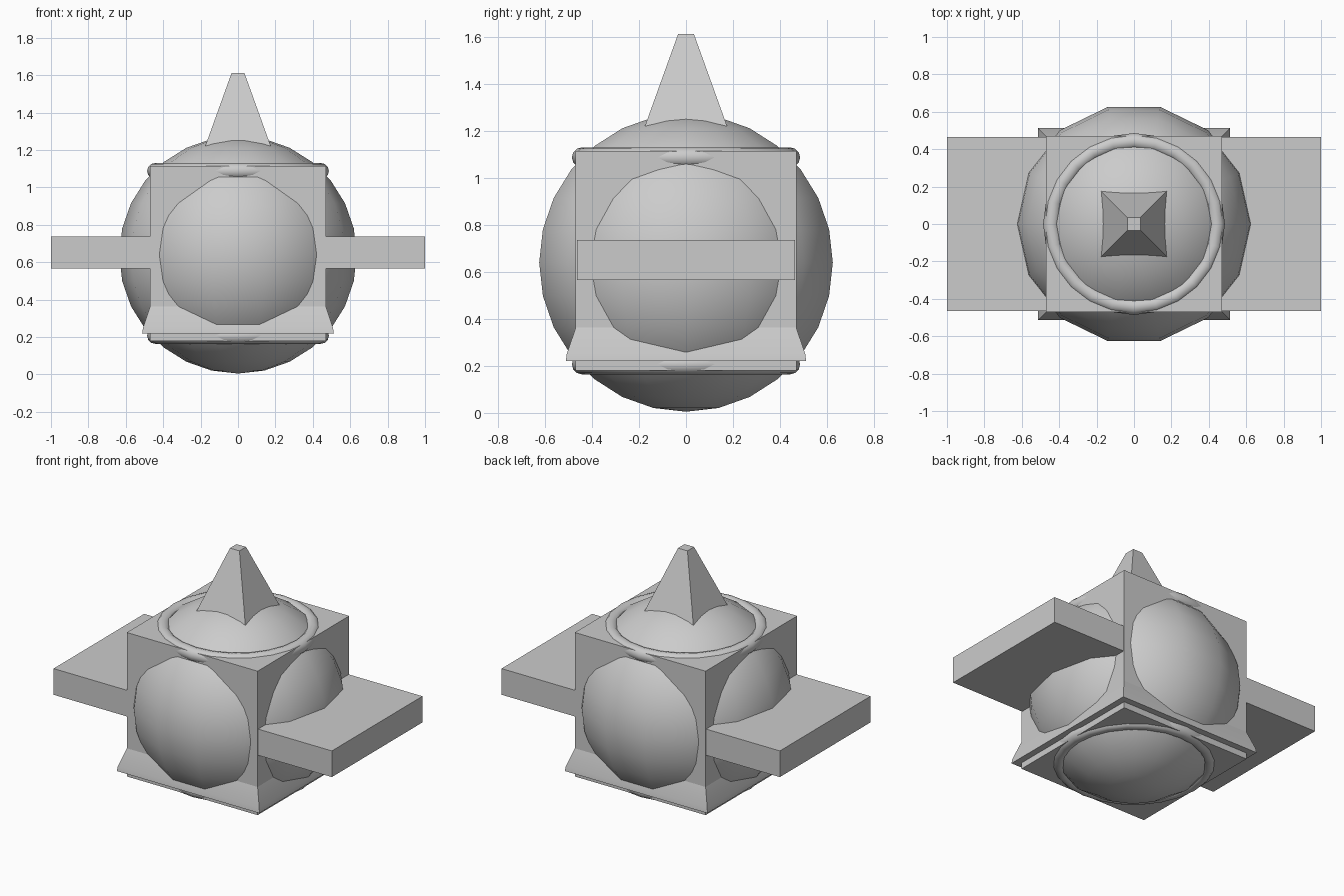
import bpy, bmesh, math

if "Cube" in bpy.data.objects:
    bpy.data.objects.remove(bpy.data.objects["Cube"])

CZ = 0.64  # height of the body centre


def finish(ob, name):
    ob.name = name
    bpy.ops.object.select_all(action='DESELECT')
    bpy.context.view_layer.objects.active = ob
    ob.select_set(True)
    bpy.ops.object.shade_smooth_by_angle(angle=math.radians(35))
    return ob


def square_stack(name, levels, bevel, segments=3, half_y=None):
    """Rectangular cross-sections (z, half width) joined upward, then rounded."""
    bm = bmesh.new()
    loops = []
    for z, h in levels:
        hy = half_y or h
        loops.append([bm.verts.new((sx * h, sy * hy, z))
                      for sx, sy in ((-1, -1), (1, -1), (1, 1), (-1, 1))])
    for a, b in zip(loops, loops[1:]):
        for i in range(4):
            j = (i + 1) % 4
            bm.faces.new((a[i], a[j], b[j], b[i]))
    bm.faces.new(loops[0][::-1])
    bm.faces.new(loops[-1])
    sharp = [e for e in bm.edges if e.calc_face_angle_signed() > math.radians(30)]
    bmesh.ops.bevel(bm, geom=sharp, offset=bevel, segments=segments,
                    profile=0.5, affect='EDGES', clamp_overlap=True)
    me = bpy.data.meshes.new(name)
    bm.to_mesh(me)
    bm.free()
    ob = bpy.data.objects.new(name, me)
    bpy.context.collection.objects.link(ob)
    return finish(ob, name)


# Cube body with a flared skirt near its foot
square_stack("body_box", [(0.18, 0.47), (1.115, 0.47)], 0.035)
square_stack("flared_skirt", [(0.22, 0.512), (0.25, 0.508), (0.375, 0.466)], 0.012, 2)

# Ball bulging through every side of the cube, with corners on the x axis
bpy.ops.mesh.primitive_uv_sphere_add(segments=14, ring_count=14, radius=0.635,
                                     location=(0, 0, CZ),
                                     rotation=(0, 0, math.pi / 2))
ball = finish(bpy.context.object, "ball")
ball.scale = (1.01, 1.0, 1.0)  # local x lies along world y

# Rings round the ball on the top and bottom faces
for name, z in (("top_ring", 1.088), ("bottom_ring", 0.207)):
    bpy.ops.mesh.primitive_torus_add(major_segments=24, minor_segments=12,
                                     major_radius=0.443, minor_radius=0.043,
                                     location=(0, 0, z))
    finish(bpy.context.object, name)

# Slab forming both side wings
square_stack("wings", [(0.567, 1.0), (0.737, 1.0)], 0.05, 4, half_y=0.465)

# Four-sided spike on top
square_stack("spike", [(1.16, 0.197), (1.613, 0.034)], 0.032, 3)
